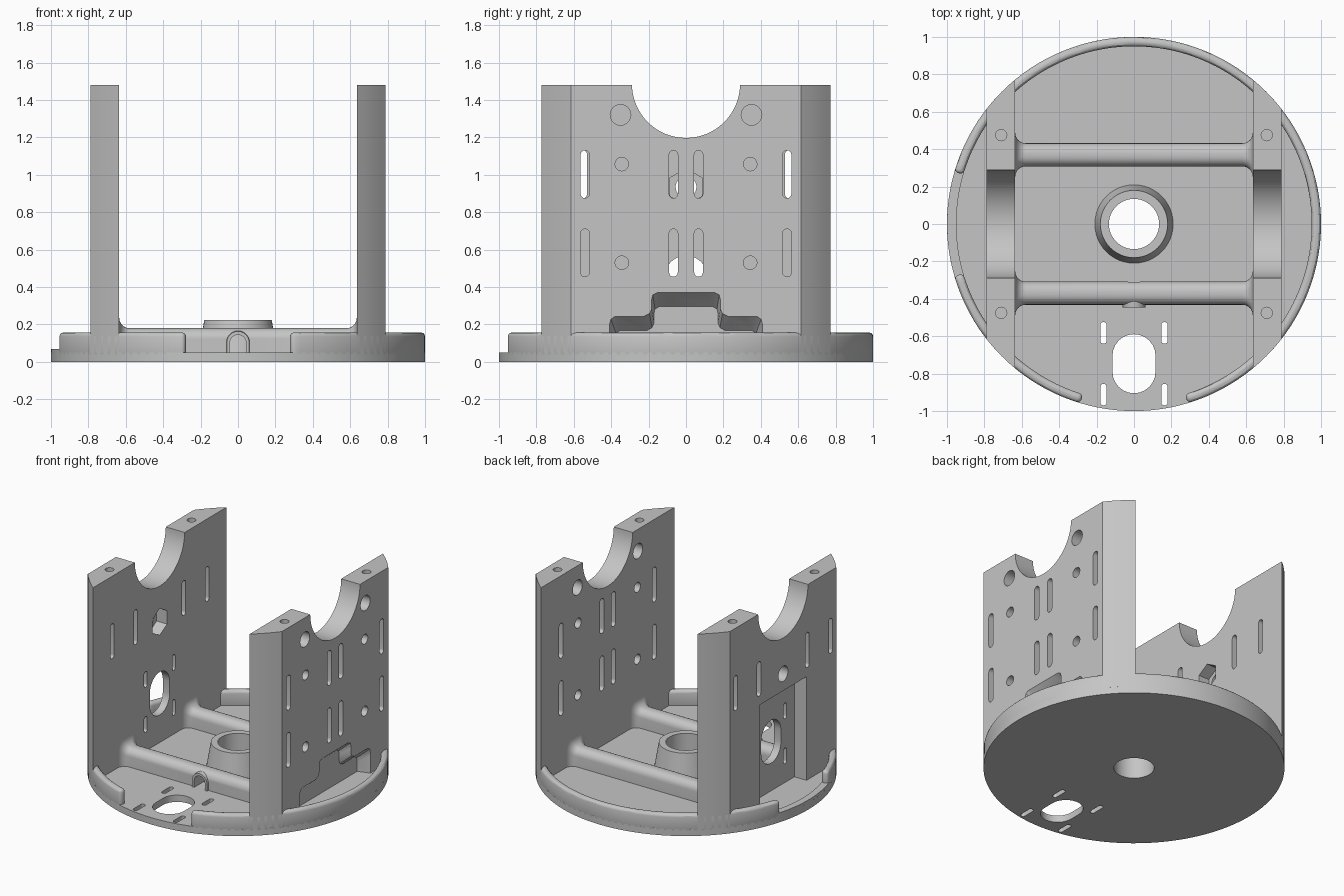
import bpy, bmesh
from math import pi, sin, cos, acos, sqrt

cube = bpy.data.objects.get("Cube")
if cube:
    bpy.data.objects.remove(cube, do_unlink=True)

COLOUR = (0.56, 0.56, 0.56, 1)
grey = bpy.data.materials.new("light grey")
grey.use_nodes = True
grey.diffuse_color = COLOUR
grey.node_tree.nodes["Principled BSDF"].inputs["Base Color"].default_value = COLOUR

R = 1.0                      # outer radius
FLOOR = 0.05                 # plate thickness
WALL_IN, WALL_OUT, TOP = 0.635, 0.788, 1.48


def make(name, loops):
    """Skin a row of matching closed loops into a capped solid."""
    bm = bmesh.new()
    rows = [[bm.verts.new(p) for p in loop] for loop in loops]
    n = len(rows[0])
    for a, b in zip(rows, rows[1:]):
        for i in range(n):
            j = (i + 1) % n
            bm.faces.new((a[i], a[j], b[j], b[i]))
    bm.faces.new(rows[0])
    bm.faces.new(rows[-1])
    bmesh.ops.recalc_face_normals(bm, faces=bm.faces)
    mesh = bpy.data.meshes.new(name)
    bm.to_mesh(mesh)
    bm.free()
    mesh.materials.append(grey)
    ob = bpy.data.objects.new(name, mesh)
    bpy.context.collection.objects.link(ob)
    return ob


def place(axis, t, pts):
    order = {"X": lambda u, v: (t, u, v),
             "Y": lambda u, v: (u, t, v),
             "Z": lambda u, v: (u, v, t)}[axis]
    return [order(u, v) for u, v in pts]


def prism(name, axis, a, b, pts, end=None):
    return make(name, [place(axis, a, pts), place(axis, b, end or pts)])


def apply(ob, mod):
    bpy.context.view_layer.objects.active = ob
    bpy.ops.object.modifier_apply(modifier=mod.name)


def cut(ob, *spec):
    cutter = prism("cutter", *spec)
    cutter.hide_render = True
    mod = ob.modifiers.new("cut", "BOOLEAN")
    mod.operation, mod.solver, mod.object = "DIFFERENCE", "EXACT", cutter
    apply(ob, mod)
    bpy.data.objects.remove(cutter, do_unlink=True)


def smooth(ob):
    bpy.ops.object.select_all(action="DESELECT")
    ob.select_set(True)
    bpy.context.view_layer.objects.active = ob
    bpy.ops.object.shade_smooth_by_angle(angle=pi / 6)


def slot(u, v, r, half=None, n=12):
    """Upright round-ended slot; a circle when half is left out."""
    d = (half or r) - r
    up = [(u + r * cos(pi * i / n), v + d + r * sin(pi * i / n)) for i in range(n + 1)]
    down = [(2 * u - x, 2 * v - y) for x, y in up]
    return up + down if d else up[:-1] + down[:-1]


def rect(u0, v0, u1, v1):
    return [(u0, v0), (u1, v0), (u1, v1), (u0, v1)]


def port(u, v):
    """Large oval opening with four short slots around it."""
    yield slot(u, v, 0.115, 0.158)
    for du in (-0.163, 0.163):
        for dv in (-0.165, 0.165):
            yield slot(u + du, v + dv, 0.017, 0.058)


# Base plate
base = prism("base_plate", "Z", 0, FLOOR, slot(0, 0, R, n=64))
cut(base, "Z", -0.1, 0.2, slot(0, 0, 0.134, n=24))
for shape in port(0, -0.747):
    cut(base, "Z", -0.1, 0.2, shape)
smooth(base)


# Raised rim, open at the front and lowered on the right
def rim(name, a0, a1, height, bevel):
    n = int((a1 - a0) / 0.05)
    ang = [a0 + (a1 - a0) * i / n for i in range(n + 1)]
    pts = [(R * cos(a), R * sin(a)) for a in ang]
    pts += [(0.95 * cos(a), 0.95 * sin(a)) for a in reversed(ang)]
    ob = prism(name, "Z", 0.02, height, pts)
    if bevel:
        mod = ob.modifiers.new("round", "BEVEL")
        mod.width, mod.segments, mod.angle_limit = bevel, 3, pi / 6
        mod.limit_method = "ANGLE"
        apply(ob, mod)
    smooth(ob)


FRONT_GAP, SIDE_GAP = 0.291, 0.282
rim("rim_long", -pi / 2 + FRONT_GAP, pi - SIDE_GAP, 0.157, 0.021)
rim("rim_short", pi + SIDE_GAP, 1.5 * pi - FRONT_GAP, 0.157, 0.021)
rim("rim_low", pi - 0.3, pi + 0.3, 0.07, 0)

# Central boss
outer, bore = 48, 0.134
boss = prism("centre_boss", "Z", 0.03, 0.225, slot(0, 0, 0.213, n=24), slot(0, 0, 0.18, n=24))
cut(boss, "Z", -0.1, 0.4, slot(0, 0, bore, n=24))
smooth(boss)


# Cross ribs, flaring where they meet the walls
def rib(name, y):
    loops, f = [], 0.055
    steps = [-0.01] + [f * (1 - cos(pi / 2 * i / 6)) for i in range(7)]
    xs = [-WALL_IN + s for s in steps]
    xs += [-x for x in reversed(xs)]
    for x in xs:
        s = min(max(WALL_IN - abs(x), 0), f)
        flare = f - sqrt(f * f - (f - s) ** 2)
        w, h, r = 0.062 + flare, 0.18 + flare, 0.055
        arc = [(r * cos(pi / 2 * i / 6), r * sin(pi / 2 * i / 6)) for i in range(7)]
        right = [(w, 0.03)] + [(w - r + u, h - r + v) for u, v in arc]
        sec = right + [(-u, v) for u, v in reversed(right)]
        loops.append([(x, y + u, v) for u, v in sec])
    return make(name, loops)


def arch(hw, top, bottom=0.03):
    arc = [(hw * cos(pi * i / 12), top - hw + hw * sin(pi * i / 12)) for i in range(13)]
    return [(hw, bottom)] + arc + [(-hw, bottom)]


back_rib = rib("back_rib", 0.37)
front_rib = rib("front_rib", -0.37)
collar = prism("rib_collar", "Y", -0.446, -0.36, arch(0.06, 0.163), arch(0.075, 0.172))
for ob in (front_rib, collar):
    cut(ob, "Y", -0.6, -0.2, arch(0.043, 0.145, -0.1))
for ob in (back_rib, front_rib, collar):
    smooth(ob)


# Side walls trimmed to the round footprint
def wall(name, s):
    a0, a1 = acos(WALL_OUT), acos(WALL_IN)
    arc = [a0 + (a1 - a0) * i / 5 for i in range(6)]
    half = [(s * cos(a), sin(a)) for a in arc]
    pts = half + [(x, -y) for x, y in reversed(half)]
    ob = prism(name, "Z", FLOOR, TOP, pts)
    cut(ob, "X", s * 0.5, s * 0.9, slot(0, 1.486, 0.289, n=32))
    for y in (-0.475, 0.475):
        cut(ob, "Z", 1.25, 1.6, slot(s * 0.71, y, 0.03))
    return ob


# Left wall: slots, round holes and a stepped pocket with a sloping roof
left = wall("left_wall", 1)
holes = []
for m in (-1, 1):
    for z in (0.583, 1.003):
        holes += [slot(m * y, z, 0.023, 0.128) for y in (0.067, 0.54)]
    holes += [slot(m * 0.35, 1.32, 0.055), slot(m * 0.343, 1.057, 0.036),
              slot(m * 0.343, 0.53, 0.036)]
for shape in holes:
    cut(left, "X", 0.5, 0.9, shape)
side = [(0.41, 0.04), (0.41, 0.2), (0.402, 0.23), (0.38, 0.245), (0.225, 0.245),
        (0.195, 0.26), (0.184, 0.285), (0.184, 0.335), (0.178, 0.36), (0.155, 0.372)]
outline = side + [(-y, z) for y, z in reversed(side)]
inner = [(y * 0.93, z - 0.077) for y, z in outline]
cut(left, "X", 0.79, 0.7, outline, inner)
smooth(left)

# Right wall: slots, nut pocket, oval port and outer recess
right = wall("right_wall", -1)
cut(right, "X", -0.9, -0.69, rect(-0.27, 0.03, 0.27, 0.81))
for y in (-0.55, -0.28, 0.28, 0.55):
    cut(right, "X", -0.9, -0.5, slot(y, 1.003, 0.021, 0.128))
for shape in port(0, 0.41):
    cut(right, "X", -0.9, -0.5, shape)
cut(right, "X", -0.9, -0.5, slot(0, 0.935, 0.056))
hexagon = [(0.098 * sin(pi / 3 * i), 0.935 + 0.098 * cos(pi / 3 * i)) for i in range(6)]
cut(right, "X", -0.72, -0.5, hexagon)
smooth(right)
